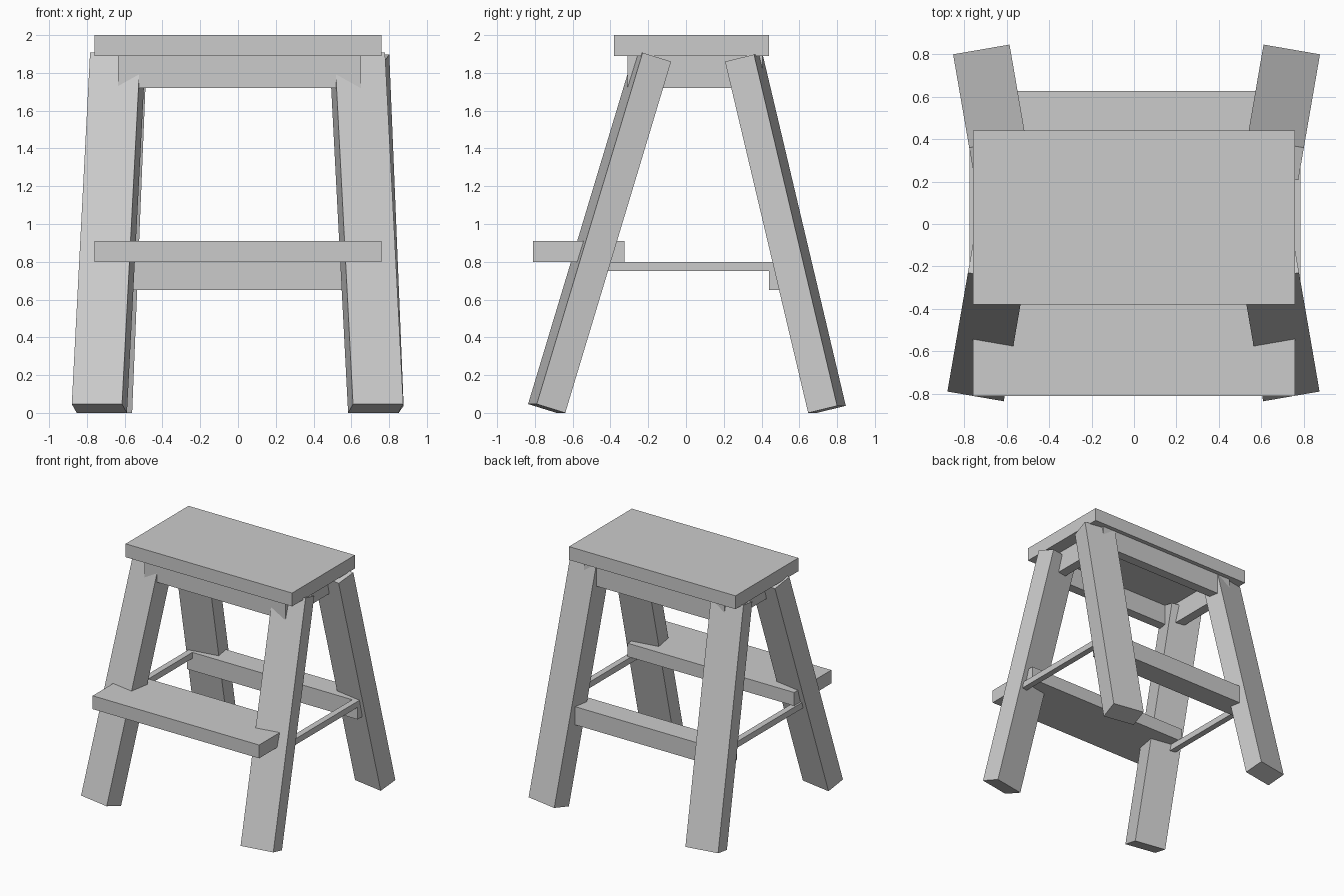
import bpy, bmesh
from math import radians, sin, cos
from mathutils import Vector, Matrix

cube = bpy.data.objects.get("Cube")
if cube:
    bpy.data.objects.remove(cube, do_unlink=True)

# One plain grey for the whole stool
GREY = (0.6, 0.6, 0.6, 1)
mat = bpy.data.materials.new("plain_grey")
mat.use_nodes = True
mat.diffuse_color = GREY
mat.node_tree.nodes["Principled BSDF"].inputs["Base Color"].default_value = GREY


def block(name, matrix):
    """Unit cube shaped by a matrix."""
    bm = bmesh.new()
    bmesh.ops.create_cube(bm, size=1, matrix=matrix)
    bmesh.ops.recalc_face_normals(bm, faces=bm.faces)
    mesh = bpy.data.meshes.new(name)
    bm.to_mesh(mesh)
    bm.free()
    mesh.materials.append(mat)
    obj = bpy.data.objects.new(name, mesh)
    bpy.context.collection.objects.link(obj)


def board(name, x, y, z):
    """Upright board given by its extents on each axis."""
    spans = (x, y, z)
    centre = Vector([(a + b) / 2 for a, b in spans])
    size = Vector([b - a for a, b in spans])
    block(name, Matrix.Translation(centre) @ Matrix.Diagonal(size).to_4x4())


def leg(name, sx, sy, foot, tilt, width=0.27, depth=0.16, rise=1.86):
    """Splayed leg, placed by the outer corner of its foot."""
    yaw, tilt = radians(9.8), radians(tilt)
    out = Vector((sx * sin(yaw), sy * cos(yaw), 0))
    up = Vector((0, 0, 1))
    across = Vector((-sx * cos(yaw), sy * sin(yaw), 0)) * width
    inward = (-out * cos(tilt) - up * sin(tilt)) * depth
    along = (up * cos(tilt) - out * sin(tilt)) * (rise / cos(tilt))
    corner = Vector((foot[0], foot[1], depth * sin(tilt)))
    m = Matrix((across, inward, along)).transposed().to_4x4()
    m.translation = corner + (across + inward + along) / 2
    block(name, m)


# Seat and front step
board("seat", (-0.76, 0.76), (-0.38, 0.44), (1.89, 2.0))
board("step", (-0.76, 0.76), (-0.81, -0.325), (0.80, 0.91))

# Four splayed legs
leg("front_right_leg", -1, -1, (-0.88, -0.79), 17)
leg("front_left_leg", 1, -1, (0.875, -0.79), 17)
leg("back_right_leg", -1, 1, (-0.853, 0.80), 13.5)
leg("back_left_leg", 1, 1, (0.877, 0.80), 13.5)

# Frame under the seat
X0, X1, Y0, Y1, T = -0.635, 0.65, -0.31, 0.405, 0.08
Z = (1.72, 1.89)
board("front_apron", (X0, X1), (Y0, Y0 + T), Z)
board("back_apron", (X0, X1), (Y1 - T, Y1), Z)
board("right_apron", (X0, X0 + T), (Y0 + T, Y1 - T), Z)
board("left_apron", (X1 - T, X1), (Y0 + T, Y1 - T), Z)

# Lower rails
board("back_rail", (-0.775, 0.785), (0.44, 0.627), (0.65, 0.80))
board("right_rail", (-0.775, -0.725), (-0.5, 0.44), (0.75, 0.80))
board("left_rail", (0.735, 0.785), (-0.5, 0.44), (0.75, 0.80))
